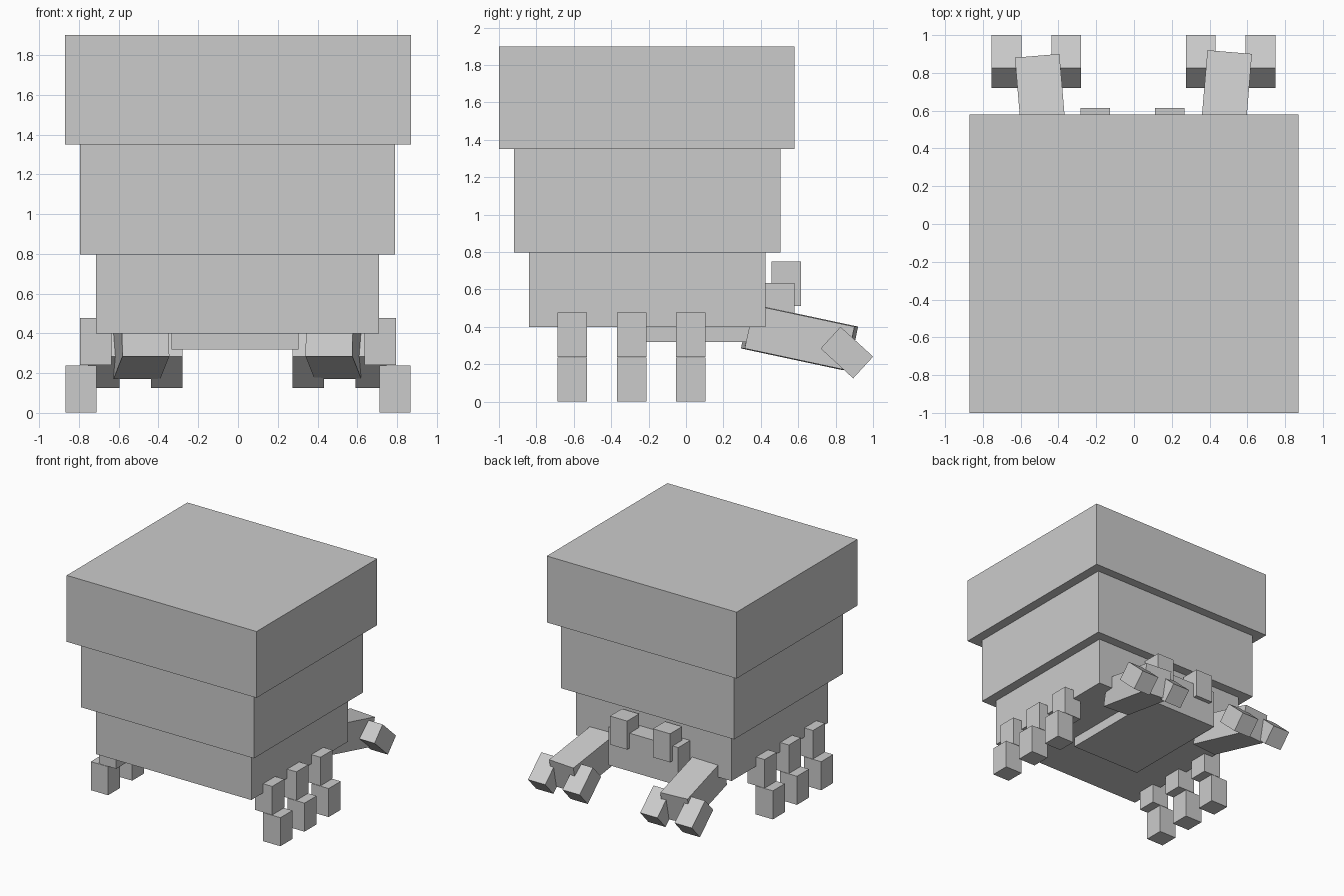
import bpy
from math import radians

default = bpy.data.objects.get("Cube")
if default:
    bpy.data.objects.remove(default, do_unlink=True)

grey = bpy.data.materials.new("plain_grey")
grey.use_nodes = True
COLOUR = (0.6, 0.6, 0.6, 1.0)
grey.diffuse_color = COLOUR
grey.node_tree.nodes["Principled BSDF"].inputs["Base Color"].default_value = COLOUR

UNIT = 0.0788  # every box is a whole number of these units


def box(name, centre, size, pitch=0, yaw=0):
    bpy.ops.mesh.primitive_cube_add(size=1, location=centre)
    ob = bpy.context.object
    ob.name = name
    ob.rotation_euler = (radians(pitch), 0, radians(yaw))
    for v in ob.data.vertices:
        v.co = [c * s for c, s in zip(v.co, size)]
    ob.data.materials.append(grey)
    return ob


def span(name, x, y, z):
    ranges = (x, y, z)
    return box(name, [(a + b) / 2 for a, b in ranges], [b - a for a, b in ranges])


# Stepped shell
span("shell_top", (-0.87, 0.87), (-1, 0.58), (1.35, 1.9))
span("shell_middle", (-0.795, 0.79), (-0.92, 0.505), (0.797, 1.35))
span("shell_bottom", (-0.715, 0.71), (-0.84, 0.425), (0.4, 0.797))

# Body poking out from under the shell
span("body", (-0.335, 0.305), (-0.365, 0.58), (0.32, 0.635))

for side, label in ((-1, "right"), (1, "left")):
    # Eye stalk
    box(f"{label}_eye", (side * 0.197 - 0.008, 0.535, 0.63),
        (2 * UNIT, 2 * UNIT, 3 * UNIT))

    # Three stepped legs
    for i in range(3):
        y = -0.607 + i * 0.316
        box(f"{label}_leg_upper_{i + 1}", (side * 0.715, y, 0.358),
            (2 * UNIT, 2 * UNIT, 3 * UNIT))
        box(f"{label}_leg_foot_{i + 1}", (side * 0.79, y, 0.119),
            (2 * UNIT, 2 * UNIT, 3 * UNIT))

    # Claw arm slanting down and outwards
    box(f"{label}_claw_arm", (side * 0.485 - 0.003, 0.607 + side * 0.01, 0.343),
        (3 * UNIT, 7 * UNIT, 3 * UNIT), pitch=-12, yaw=-side * 4.8)

    # Pair of pincers at the tip
    for place, x in (("inner", 0.356), ("outer", 0.672)):
        box(f"{label}_{place}_pincer", (side * x - 0.003, 0.86, 0.2625),
            (2 * UNIT, 3 * UNIT, 2 * UNIT), pitch=-42.5)
